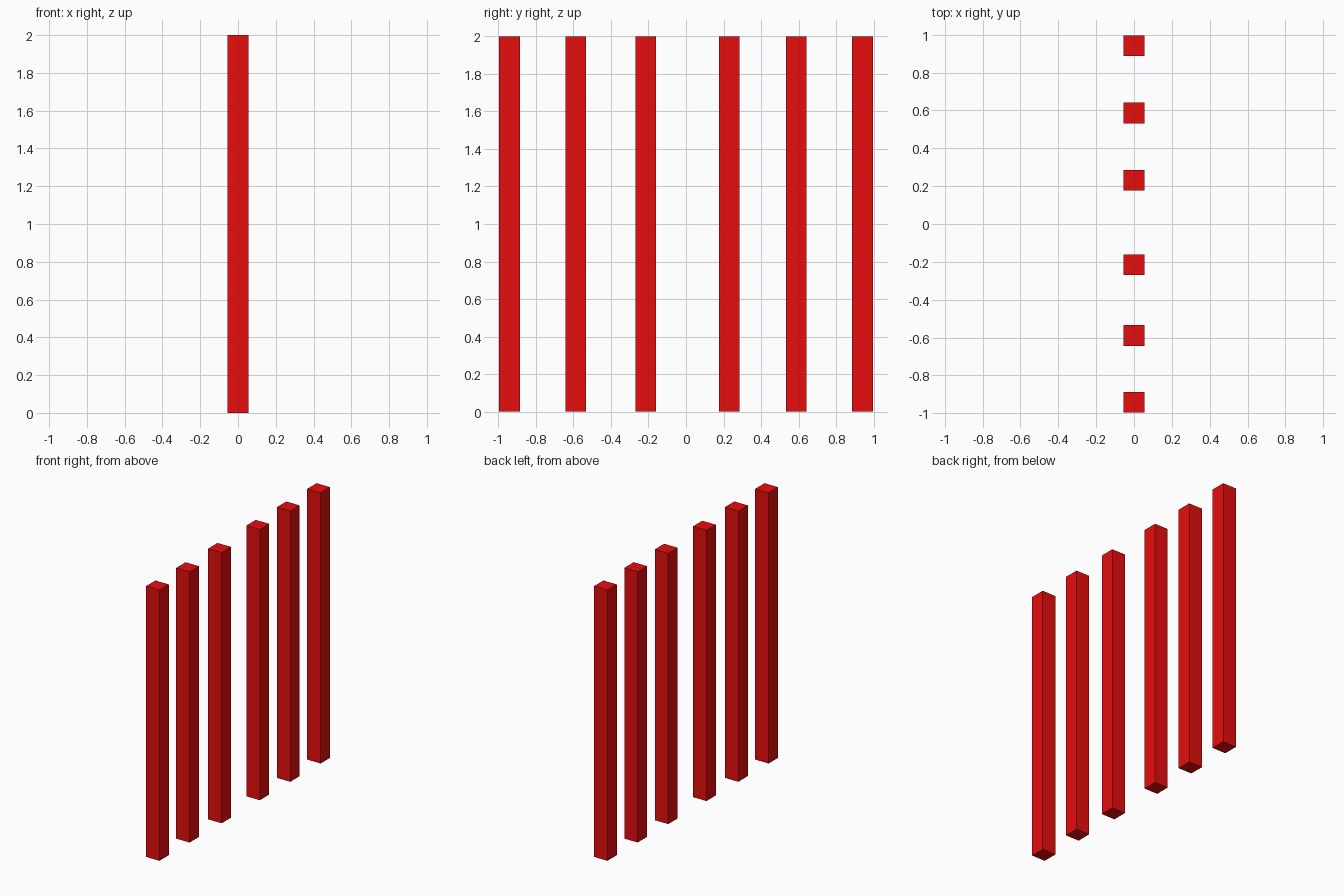
import bpy
import bmesh
from mathutils import Matrix

if "Cube" in bpy.data.objects:
    bpy.data.objects.remove(bpy.data.objects["Cube"])

WIDTH = 0.11
HEIGHT = 2.0

red = bpy.data.materials.new("red_paint")
red.diffuse_color = (0.8, 0.004, 0.004, 1.0)
red.use_nodes = True
red.node_tree.nodes["Principled BSDF"].inputs["Base Color"].default_value = red.diffuse_color


def add_bar(name, y):
    """Square upright bar standing on z = 0."""
    bm = bmesh.new()
    size = Matrix.Diagonal((WIDTH, WIDTH, HEIGHT, 1.0))
    bmesh.ops.create_cube(bm, size=1.0, matrix=Matrix.Translation((0, 0, HEIGHT / 2)) @ size)
    mesh = bpy.data.meshes.new(name)
    bm.to_mesh(mesh)
    bm.free()
    mesh.materials.append(red)
    bar = bpy.data.objects.new(name, mesh)
    bar.location.y = y
    bpy.context.collection.objects.link(bar)


# Row of six bars along y, with a wider gap in the middle
for i, y in enumerate((-0.941, -0.588, -0.215, 0.231, 0.587, 0.941), start=1):
    add_bar(f"upright_bar_{i}", y)
